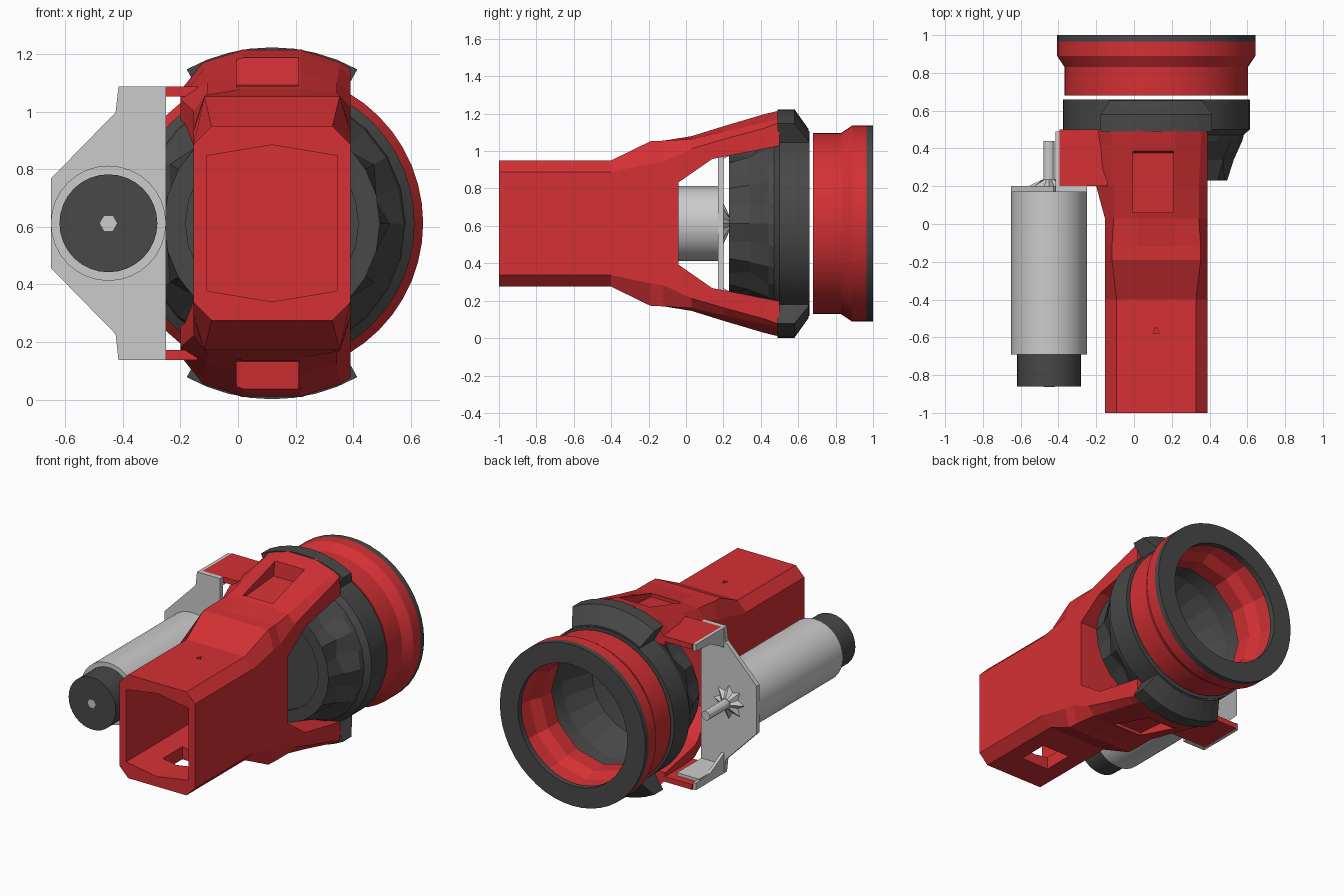
import bpy, bmesh, math

if "Cube" in bpy.data.objects:
    bpy.data.objects.remove(bpy.data.objects["Cube"])

XC, ZC = 0.118, 0.6125          # main axis (runs along y)
MX = -0.45                      # motor axis x


def material(name, rgb):
    m = bpy.data.materials.new(name)
    m.diffuse_color = (*rgb, 1)
    m.use_nodes = True
    m.node_tree.nodes["Principled BSDF"].inputs["Base Color"].default_value = m.diffuse_color
    return m


RED = material("red_paint", (0.66, 0.03, 0.035))
DARK = material("dark_rubber", (0.065, 0.065, 0.065))


def finish(name, bm, mat=None, smooth=False):
    bmesh.ops.remove_doubles(bm, verts=bm.verts, dist=1e-5)
    bmesh.ops.recalc_face_normals(bm, faces=bm.faces)
    me = bpy.data.meshes.new(name)
    bm.to_mesh(me)
    bm.free()
    ob = bpy.data.objects.new(name, me)
    bpy.context.collection.objects.link(ob)
    if mat:
        me.materials.append(mat)
    if smooth:
        bpy.ops.object.select_all(action='DESELECT')
        ob.select_set(True)
        bpy.context.view_layer.objects.active = ob
        bpy.ops.object.shade_smooth_by_angle(angle=math.radians(25))
    return ob


def skin(bm, rings, closed):
    """Join equal rings of points with faces; cap the ends if not closed."""
    vs = [[bm.verts.new(p) for p in r] for r in rings]
    n = len(vs[0])
    for k in range(len(vs) if closed else len(vs) - 1):
        a, b = vs[k], vs[(k + 1) % len(vs)]
        for i in range(n):
            j = (i + 1) % n
            bm.faces.new((a[i], a[j], b[j], b[i]))
    if not closed:
        bm.faces.new(vs[0])
        bm.faces.new(vs[-1])


def lathe(name, prof, seg, mat=None, cx=XC, smooth=False, arc=None, zigzag=()):
    """Revolve a closed (radius, y) profile round y; arc = (start, end) degrees from +x."""
    bm = bmesh.new()
    a0, a1 = arc or (0, 360)
    rings = []
    for k in range(seg + (1 if arc else 0)):
        t = math.radians(a0 + (a1 - a0) * k / seg)
        ring = []
        for i, (r, y) in enumerate(prof):
            if i in zigzag and k % 2:
                r -= 0.045
            ring.append((cx + r * math.cos(t), y, ZC + r * math.sin(t)))
        rings.append(ring)
    skin(bm, rings, not arc)
    return finish(name, bm, mat, smooth)


def prism(name, pts, axis, lo, hi, mat=None):
    """Extrude a polygon along an axis; the points use the other two axes in order."""
    put = {'x': lambda t, u, v: (t, u, v), 'y': lambda t, u, v: (u, t, v),
           'z': lambda t, u, v: (u, v, t)}[axis]
    bm = bmesh.new()
    skin(bm, [[put(t, u, v) for u, v in pts] for t in (lo, hi)], False)
    return finish(name, bm, mat)


def rod(name, r, y0, y1, seg, mat=None, smooth=False):
    return lathe(name, [(0, y0), (r, y0), (r, y1), (0, y1)], seg, mat, MX, smooth)


def cut(ob, cutter):
    cutter.hide_render = True
    m = ob.modifiers.new("cut", 'BOOLEAN')
    m.object, m.operation, m.solver = cutter, 'DIFFERENCE', 'EXACT'
    bpy.context.view_layer.objects.active = ob
    with bpy.context.temp_override(object=ob, active_object=ob):
        bpy.ops.object.modifier_apply(modifier=m.name)
    bpy.data.objects.remove(cutter)


def rect(u0, u1, v0, v1):
    return [(u0, v0), (u1, v0), (u1, v1), (u0, v1)]


# Forked body, lofted: y, left half width, left height, right height, shoulder x, z, crown z
sections = [(-1.0, .272, .275, .275, .21, .3375, .3375),
            (-.40, .272, .275, .275, .21, .3375, .3375),
            (-.19, .272, .32, .32, .235, .44, .44),
            (-.12, .272, .33, .33, .235, .443, .443),
            (.03, .272, .39, .40, .225, .452, .467),
            (.20, .318, .43, .45, .225, .49, .52),
            (.42, .318, .45, .51, .235, .54, .585),
            (.50, .318, .46, .54, .24, .56, .604)]
bm = bmesh.new()
rings = []
for y, wl, al, ar, sx, sz, cz in sections:
    top = [(-wl, al), (-sx, sz), (-.1, cz), (.1, cz), (sx, sz), (.272, ar)]
    both = top + [(x, -z) for x, z in reversed(top)]
    rings.append([(XC + x, y, ZC + z) for x, z in both])
skin(bm, rings, False)
body = finish("forked_body", bm, RED)

# Body openings: fork gap, front pocket, bottom slot, pin hole, arm recesses
gap = [(-.04, .22), (.14, .345), (.6, .435)]
cut(body, prism("gap_cutter", [(y, ZC + z) for y, z in gap] +
                [(y, ZC - z) for y, z in reversed(gap)], 'x', -1, 1))
pocket = [(-.225, -.235), (0, -.272), (.225, -.235), (.225, .235), (0, .272), (-.225, .235)]
cut(body, prism("pocket_cutter", [(XC + x, ZC + z) for x, z in pocket], 'y', -1.1, -.3))
cut(body, prism("slot_cutter", rect(XC - .1, XC + .1, -.8, -.6), 'z', .2, .42))
cut(body, prism("pin_cutter", [(.10, -.58), (.134, -.58), (.117, -.545)], 'z', .8, 1.1))
for s in (1, -1):
    cut(body, prism("recess_cutter", [(y, ZC + s * z) for y, z in
                    ((.06, .455), (.375, .48), (.40, .7), (.06, .7))], 'x', -.005, .21))

# Dark collar, drum with a bowl inside, and the lugs holding the fork arms
lathe("collar", [(.40, .47), (.46, .47), (.495, .50), (.495, .66), (.42, .66)],
      48, DARK, smooth=True)
lathe("drum", [(0, .25), (.30, .25), (.30, .23), (.375, .23), (.41, .34), (.455, .44), (.47, .5),
               (.42, .56), (.39, .48), (.33, .33), (.15, .29), (0, .29)],
      24, DARK, zigzag=(4,))
for s, n in ((1, "upper"), (-1, "lower")):
    lathe(n + "_lug", [(.41, .49), (.611, .49), (.611, .58), (.505, .655), (.43, .655)],
          8, DARK, arc=(s * 90 - 29, s * 90 + 29))

# Output ring: round shell, twelve-sided liner, dark rim
lathe("ring_shell", [(.44, .68), (.485, .68), (.485, .83), (.525, .89), (.525, .965), (.44, .965)],
      48, RED, smooth=True)
lathe("ring_liner", [(.455, .682), (.455, .962), (.42, .962), (.41, .86), (.375, .79),
                     (.375, .682)], 12, RED)
lathe("ring_rim", [(.395, .962), (.525, .962), (.525, 1.0), (.395, 1.0)], 48, DARK, smooth=True)

# Motor with end cap, centre stud and output shaft
rod("motor", .20, -.69, .18, 32, smooth=True)
rod("motor_end_cap", .17, -.86, -.68, 32, DARK, True)
rod("motor_stud", .03, -.864, -.84, 6)
rod("motor_shaft", .03, .18, .44, 12, smooth=True)
lathe("shaft_boss", [(0, .195), (.12, .195), (.035, .235), (0, .235)], 16, None, MX, zigzag=(1,))

# Motor bracket plate, its flanges and gussets, and the red tabs it bolts to
half = [(-.25, .475), (-.415, .475), (-.425, .385), (-.65, .155)]
prism("bracket_plate", [(x, ZC + z) for x, z in half] +
      [(x, ZC - z) for x, z in reversed(half)], 'y', .17, .20)
for s, n in ((1, "upper"), (-1, "lower")):
    prism(n + "_body_tab", rect(-.395, -.14, ZC + s * .44, ZC + s * .475), 'y', .20, .50, RED)
    prism(n + "_bracket_flange", rect(-.41, -.25, ZC + s * .42, ZC + s * .44), 'y', .18, .45)
    prism(n + "_bracket_gusset", [(y, ZC + s * z) for y, z in
          ((.19, .34), (.19, .475), (.49, .475), (.49, .43), (.34, .42))], 'x', -.415, -.395)
